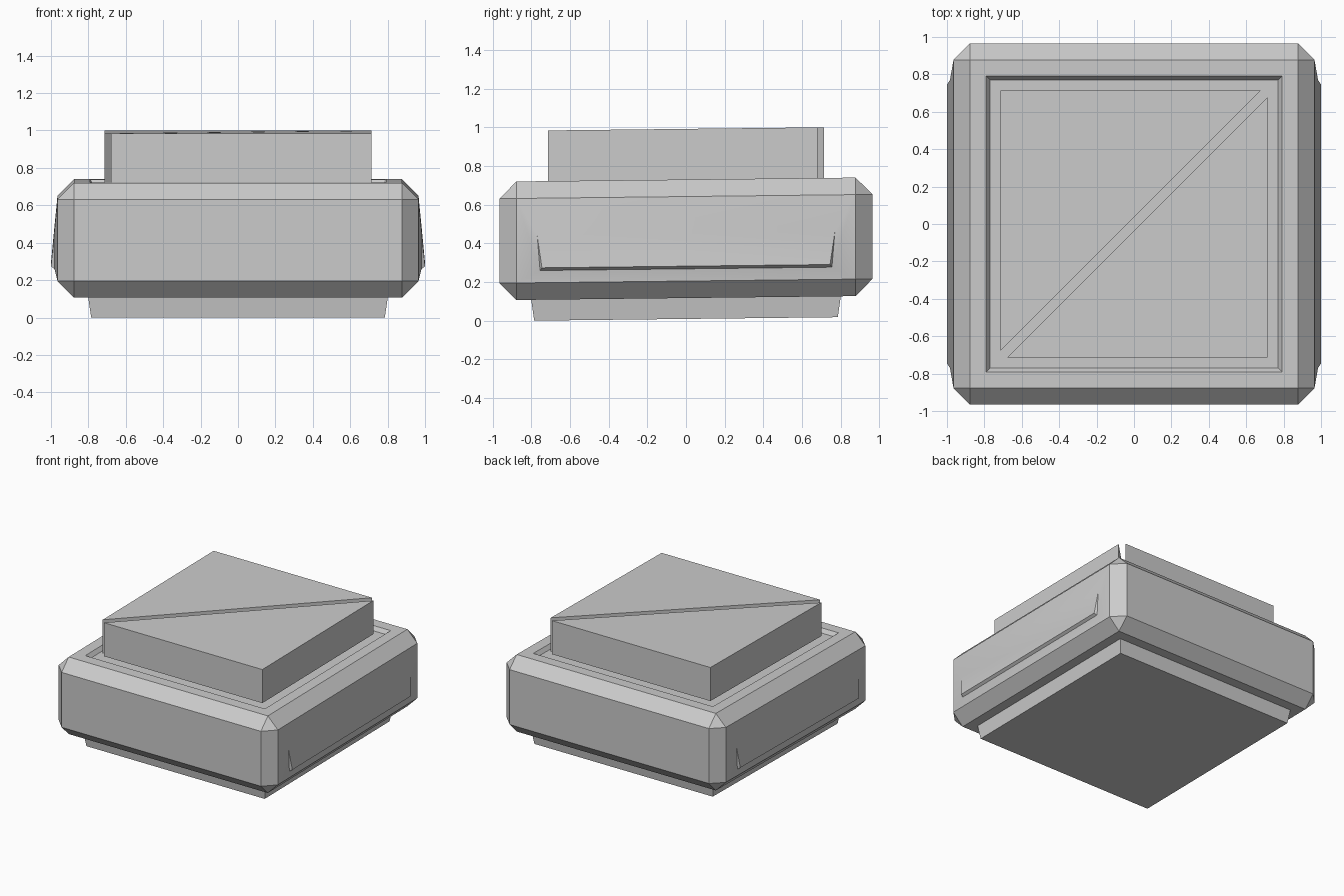
import bpy, bmesh
from mathutils import Vector

if "Cube" in bpy.data.objects:
    bpy.data.objects.remove(bpy.data.objects["Cube"])

TILT = 0.0114  # the whole model rises slightly towards the back


def finish(name, bm, smooth_angle=None):
    for v in bm.verts:
        v.co.z += TILT * v.co.y
    bmesh.ops.recalc_face_normals(bm, faces=bm.faces)
    mesh = bpy.data.meshes.new(name)
    bm.to_mesh(mesh)
    bm.free()
    ob = bpy.data.objects.new(name, mesh)
    bpy.context.collection.objects.link(ob)
    if smooth_angle:
        bpy.ops.object.select_all(action='DESELECT')
        ob.select_set(True)
        bpy.context.view_layer.objects.active = ob
        bpy.ops.object.shade_smooth_by_angle(angle=smooth_angle)
    return ob


def prism(name, bottom, top, z0, z1):
    bm = bmesh.new()
    lo = [bm.verts.new((x, y, z0)) for x, y in bottom]
    hi = [bm.verts.new((x, y, z1)) for x, y in top]
    bm.faces.new(lo[::-1])
    bm.faces.new(hi)
    n = len(lo)
    for i in range(n):
        j = (i + 1) % n
        bm.faces.new((lo[i], lo[j], hi[j], hi[i]))
    return finish(name, bm)


def square(r):
    return [(-r, -r), (r, -r), (r, r), (-r, r)]


def grip_panel(bm, s):
    # ramped finger grip with an undercut lip, replacing one side face
    def pair(x, y, z):
        return [bm.verts.new((s * x, k * y, z)) for k in (-1, 1)]
    top = pair(0.965, 0.877, 0.642)
    bot = pair(0.965, 0.877, 0.205)
    side = pair(0.984, 0.77, 0.45)
    under = pair(0.981, 0.755, 0.268)
    lip = pair(1.0, 0.745, 0.282)
    bm.faces.new((top[0], top[1], side[1], side[0]))
    bm.faces.new((side[0], side[1], lip[1], lip[0]))
    bm.faces.new((lip[0], lip[1], under[1], under[0]))
    bm.faces.new((under[0], under[1], bot[1], bot[0]))
    for k in (0, 1):
        bm.faces.new((top[k], side[k], under[k], bot[k]))
        bm.faces.new((side[k], lip[k], under[k]))


# Chamfered body
bm = bmesh.new()
bmesh.ops.create_cube(bm, size=1)
for v in bm.verts:
    v.co = Vector((v.co.x * 1.93, v.co.y * 1.93, 0.4235 + v.co.z * 0.613))
bmesh.ops.bevel(bm, geom=bm.edges[:], offset=0.088, offset_type='OFFSET',
                segments=1, affect='EDGES')

# Tray sunk into the top
top = max(bm.faces, key=lambda f: f.calc_center_median().z)
bmesh.ops.inset_region(bm, faces=[top], thickness=0.122)
bmesh.ops.inset_region(bm, faces=[top], thickness=0.03, depth=-0.03)

# Grips on both sides
sides = [f for f in bm.faces if abs(f.normal.x) > 0.99]
bmesh.ops.delete(bm, geom=sides, context='FACES_ONLY')
for s in (-1, 1):
    grip_panel(bm, s)
bmesh.ops.remove_doubles(bm, verts=bm.verts, dist=0.006)
finish("body", bm, 0.5)

# Foot, slightly wider where it meets the body
prism("foot", square(0.785), square(0.802), 0.009, 0.125)

# Two triangular keys split by a diagonal gap
for name, s in (("front_key", 1), ("back_key", -1)):
    tri = [(-0.68 * s, -0.715 * s), (0.715 * s, -0.715 * s), (0.715 * s, 0.68 * s)]
    prism(name, tri, tri, 0.725, 0.992)
